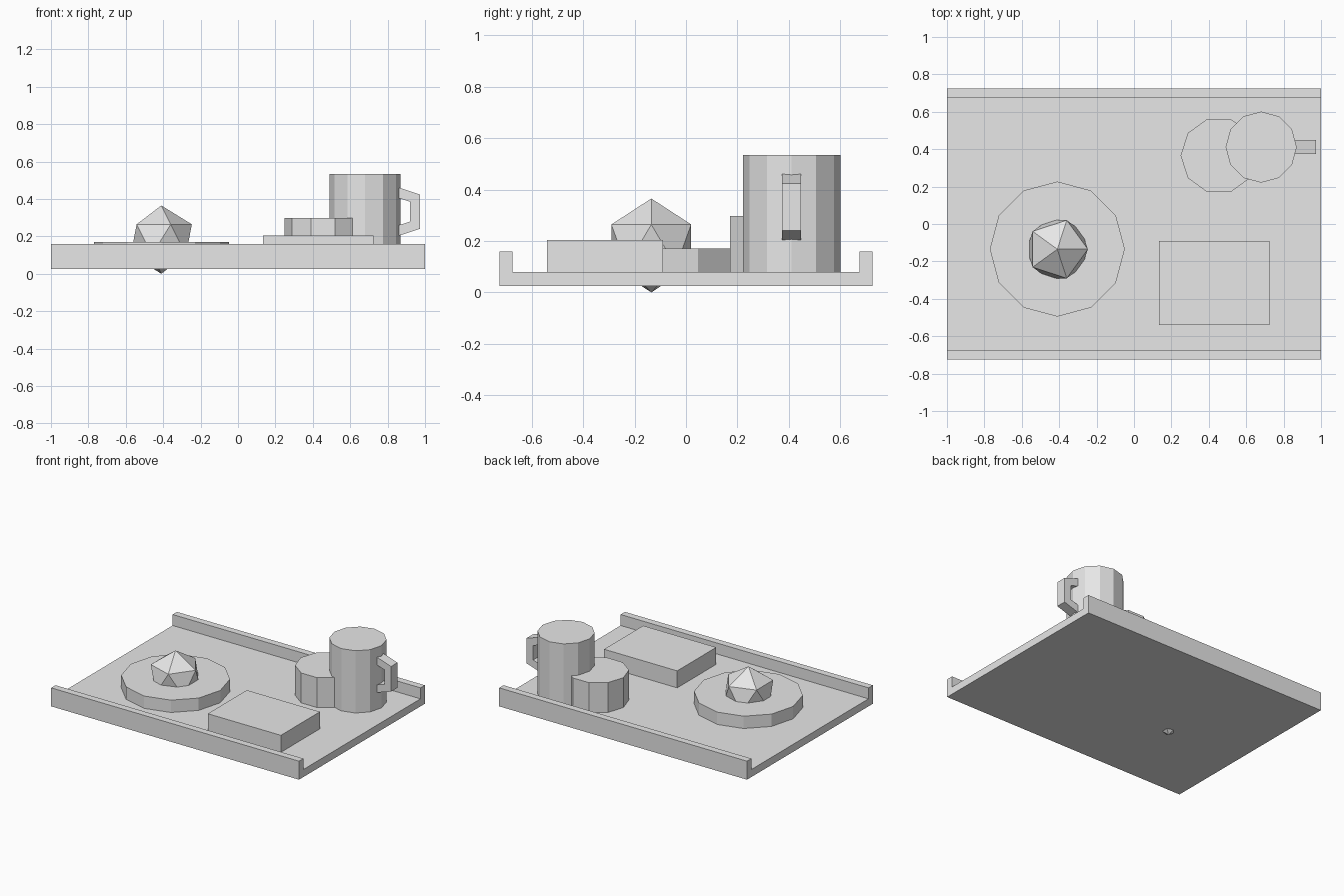
import bpy
import bmesh
from math import cos, sin, pi
from mathutils import Vector

cube = bpy.data.objects.get("Cube")
if cube:
    bpy.data.objects.remove(cube, do_unlink=True)

grey = bpy.data.materials.new("light grey")
grey.use_nodes = True
grey.diffuse_color = (0.8, 0.8, 0.8, 1)
grey.node_tree.nodes["Principled BSDF"].inputs["Base Color"].default_value = grey.diffuse_color

FLOOR = 0.08  # upper surface of the tray


def finish(name, bm):
    bmesh.ops.recalc_face_normals(bm, faces=bm.faces)
    mesh = bpy.data.meshes.new(name)
    bm.to_mesh(mesh)
    bm.free()
    mesh.materials.append(grey)
    obj = bpy.data.objects.new(name, mesh)
    bpy.context.collection.objects.link(obj)
    return obj


def prism(name, points, direction):
    """Extrude a flat outline along a direction."""
    bm = bmesh.new()
    face = bm.faces.new([bm.verts.new(p) for p in points])
    new = bmesh.ops.extrude_face_region(bm, geom=[face], use_keep_orig=True)["geom"]
    bmesh.ops.translate(bm, vec=direction,
                        verts=[v for v in new if isinstance(v, bmesh.types.BMVert)])
    return finish(name, bm)


def ring(radius, sides):
    return [(radius * cos(2 * pi * i / sides), radius * sin(2 * pi * i / sides))
            for i in range(sides)]


def drum(name, x, y, radius, sides, top):
    outline = [(x + a, y + b, FLOOR) for a, b in ring(radius, sides)]
    return prism(name, outline, Vector((0, 0, top - FLOOR)))


# Tray: channel profile with a raised lip along front and back
half = [(0.725, 0.025), (0.725, 0.16), (0.675, 0.16), (0.675, FLOOR)]
profile = half + [(-y, z) for y, z in reversed(half)]
prism("tray", [(-1, y, z) for y, z in profile], Vector((2, 0, 0)))

# Round dishes
drum("plate", -0.41, -0.134, 0.361, 12, 0.17)
drum("bowl", 0.454, 0.366, 0.205, 10, 0.298)
drum("mug", 0.68, 0.411, 0.19, 12, 0.534)

# Rectangular box
prism("box", [(x, y, FLOOR) for x, y in
              ((0.134, -0.54), (0.724, -0.54), (0.724, -0.09), (0.134, -0.09))],
      Vector((0, 0, 0.124)))

# Mug handle: three sides of a pentagonal ring, its ends buried in the mug
def arc(radius):
    return [(0.847 + radius * cos(a * pi / 5), 0.374, 0.332 + radius * sin(a * pi / 5))
            for a in (-3, -1, 1, 3)]

prism("mug_handle", arc(0.156) + arc(0.09)[::-1], Vector((0, 0.074, 0)))

# Faceted food ball resting in the plate, its lowest tip below the tray
bm = bmesh.new()
bmesh.ops.create_icosphere(bm, subdivisions=1, radius=0.1825)
ball = finish("food_ball", bm)
ball.location = (-0.41, -0.135, 0.1825)
